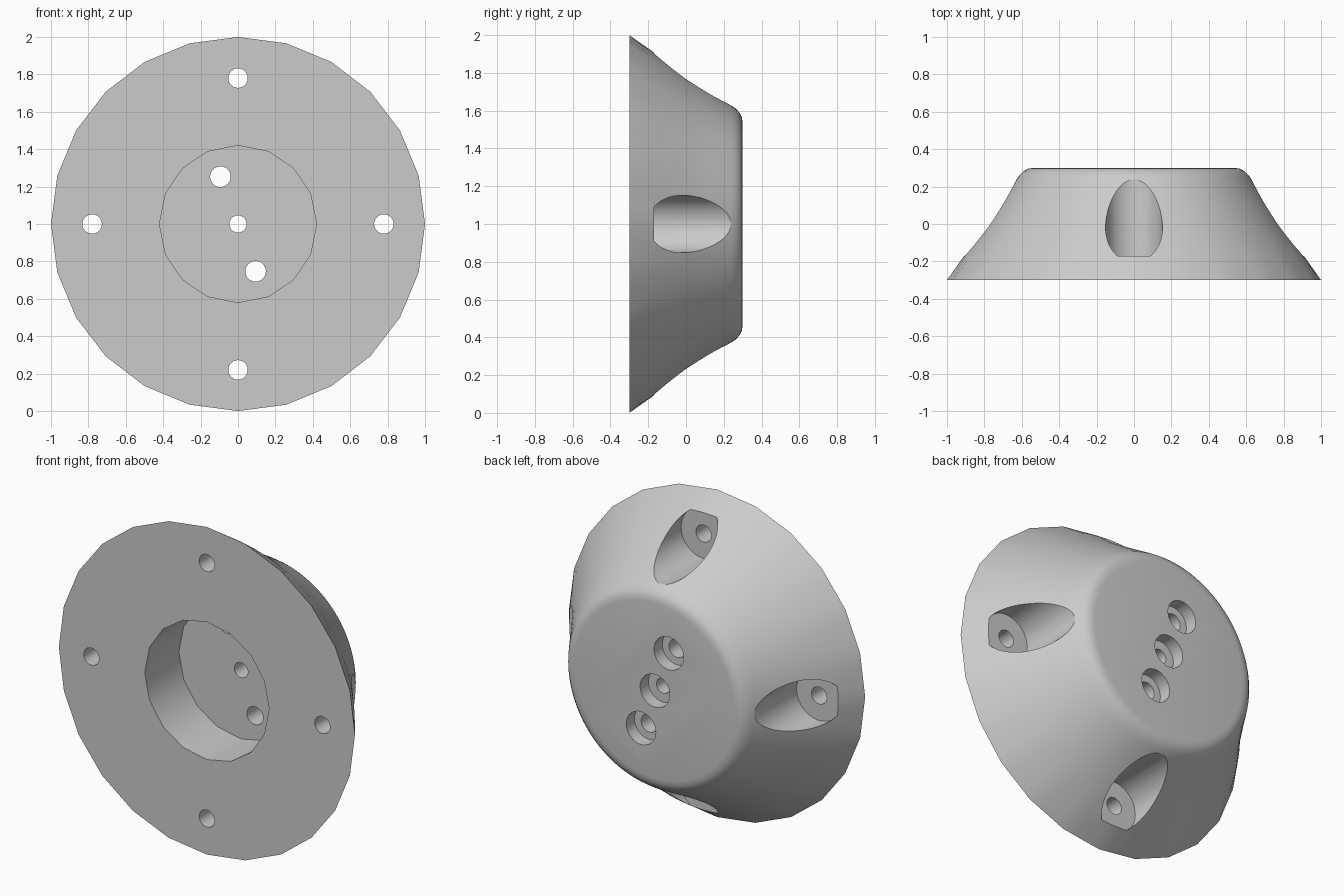
import bpy, bmesh
from math import sin, cos, pi, radians

if "Cube" in bpy.data.objects:
    bpy.data.objects.remove(bpy.data.objects["Cube"], do_unlink=True)

grey = bpy.data.materials.new("plain grey")
grey.use_nodes = True
colour = (0.6, 0.6, 0.6, 1)
grey.diffuse_color = colour
grey.node_tree.nodes["Principled BSDF"].inputs["Base Color"].default_value = colour


def lathe(name, profile, sides, base_sides=None):
    """Revolve (radius, y) points about the y axis through z = 1."""
    bm = bmesh.new()
    rings = []
    for k, (r, y) in enumerate(profile):
        ring = []
        for i in range(sides):
            a = 2 * pi * i / sides
            rr = r
            if base_sides and k == 0:      # coarse polygon outline on the front
                half = pi / base_sides
                rr = r * cos(half) / cos(a % (2 * half) - half)
            ring.append(bm.verts.new((rr * sin(a), y, 1 + rr * cos(a))))
        rings.append(ring)
    for lower, upper in zip(rings, rings[1:]):
        for i in range(sides):
            j = (i + 1) % sides
            bm.faces.new((lower[i], lower[j], upper[j], upper[i]))
    bm.faces.new(rings[0])
    bm.faces.new(rings[-1])
    bmesh.ops.recalc_face_normals(bm, faces=bm.faces)
    mesh = bpy.data.meshes.new(name)
    bm.to_mesh(mesh)
    bm.free()
    mesh.materials.append(grey)
    obj = bpy.data.objects.new(name, mesh)
    bpy.context.collection.objects.link(obj)
    return obj


# Tapered body with a rounded back rim
body = lathe("flanged_hub", [(1, -0.3), (0.908, -0.17), (0.782, 0), (0.69, 0.14),
                             (0.63, 0.235), (0.612, 0.262), (0.59, 0.283),
                             (0.565, 0.296), (0.535, 0.3)], 96, 24)
bpy.context.view_layer.objects.active = body
body.select_set(True)


def cut(x, z, radius, y0, y1, sides=32):
    """Bore a round hole along y, offset (x, z) from the hub axis."""
    cutter = lathe("cutter", [(radius, y0), (radius, y1)], sides)
    cutter.location = (x, 0, z)
    cutter.hide_render = True
    bpy.context.view_layer.update()
    mod = body.modifiers.new("bore", 'BOOLEAN')
    mod.operation = 'DIFFERENCE'
    mod.solver = 'EXACT'
    mod.object = cutter
    bpy.ops.object.modifier_apply(modifier=mod.name)
    bpy.data.objects.remove(cutter, do_unlink=True)


# Front pocket
cut(0, 0, 0.42, -0.5, 0.03, 16)

# Four flange bolt recesses with through holes
for x, z in ((0, 1), (1, 0), (0, -1), (-1, 0)):
    cut(0.78 * x, 0.78 * z, 0.152, -0.17, 0.5, 48)
    cut(0.78 * x, 0.78 * z, 0.052, -0.5, 0.1)

# Three counterbored holes through the back
for side, hole in ((-1, 0.055), (0, 0.046), (1, 0.055)):
    cut(0.094 * side, -0.253 * side, 0.1, 0.22, 0.5)
    cut(0.094 * side, -0.253 * side, hole, -0.1, 0.26)

bpy.ops.object.shade_smooth_by_angle(angle=radians(30))
